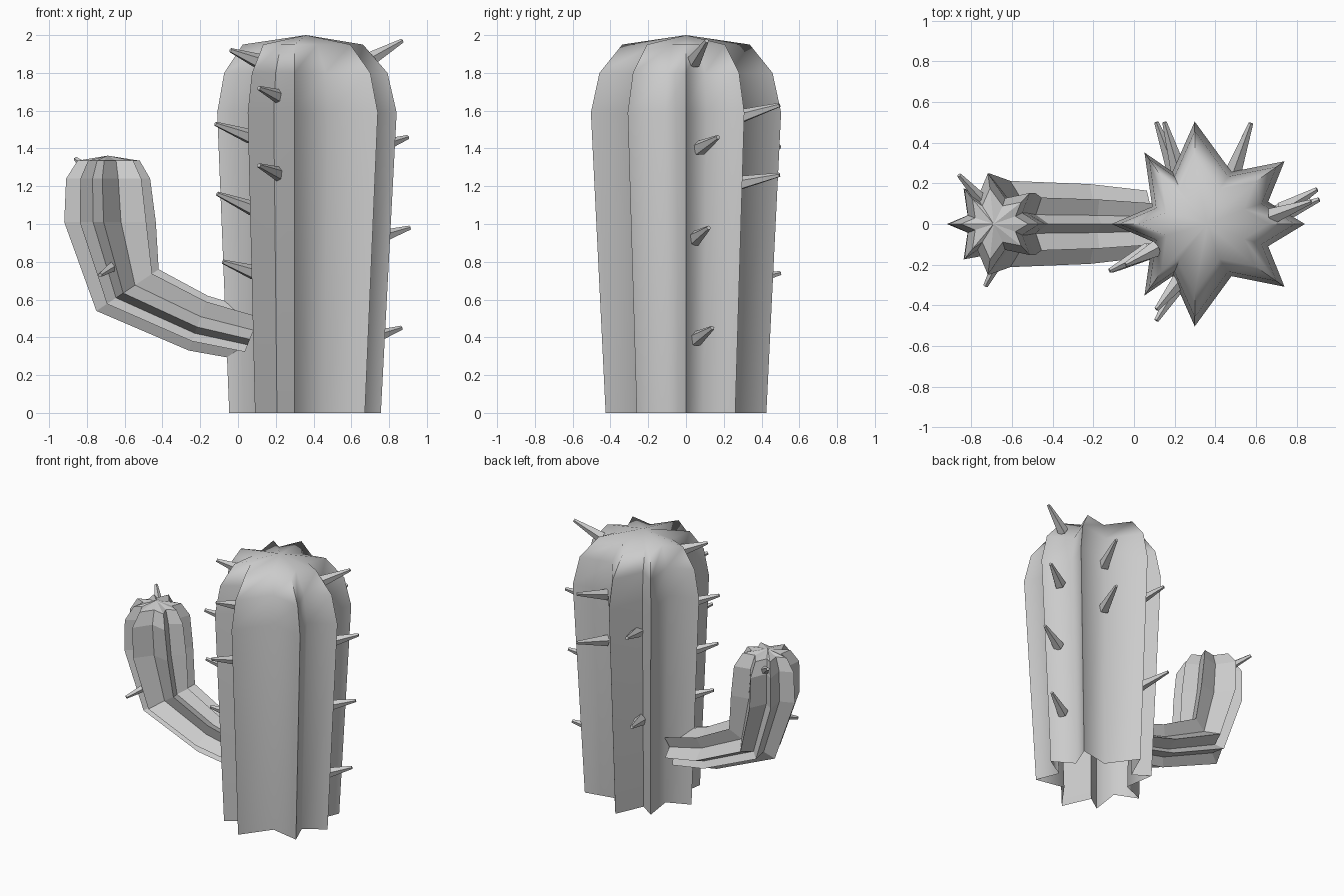
import bpy, bmesh, math
from mathutils import Vector

if "Cube" in bpy.data.objects:
    bpy.data.objects.remove(bpy.data.objects["Cube"])

# Half of the eight-pointed rib section, from the +u tip round to the -u tip (unit half-width)
HALF = [(1, 0), (.62, .23), (.79, .65), (.24, .54), (-.14, 1.06),
        (-.37, .54), (-.66, .74), (-.58, .18), (-1, 0)]
STAR = HALF + [(u, -v) for u, v in HALF[-2:0:-1]]


def make_object(name, bm, angle):
    bmesh.ops.recalc_face_normals(bm, faces=bm.faces)
    me = bpy.data.meshes.new(name)
    bm.to_mesh(me)
    bm.free()
    ob = bpy.data.objects.new(name, me)
    bpy.context.collection.objects.link(ob)
    if angle:
        bpy.ops.object.select_all(action='DESELECT')
        ob.select_set(True)
        bpy.context.view_layer.objects.active = ob
        bpy.ops.object.shade_smooth_by_angle(angle=math.radians(angle))
    return ob


def ribbed_tube(name, rings, apex, angle=0):
    """Skin star-shaped rings, close the far end with a fan, leave the start open."""
    bm = bmesh.new()
    loops = [[bm.verts.new(p) for p in r] for r in rings]
    n = len(STAR)
    for a, b in zip(loops, loops[1:]):
        for i in range(n):
            j = (i + 1) % n
            bm.faces.new((a[i], a[j], b[j], b[i]))
    top = bm.verts.new(apex)
    for i in range(n):
        bm.faces.new((loops[-1][i], loops[-1][(i + 1) % n], top))
    return make_object(name, bm, angle)


# Trunk: the section scaled about x = 0.3 at each height
rings = []
for z, s in [(0, .845), (1.59, 1), (1.8, .91), (1.95, .67)]:
    rings.append([(.3 + (.065 + .475 * u) * s, .475 * v * s, z) for u, v in STAR])
ribbed_tube("trunk", rings, (.36, 0, 2), 85)

# Arm: outer and inner edge points of each section, plus sideways half-width
sections = [((.02, .28), (.12, .535), .155), ((-.26, .33), (-.16, .62), .185),
            ((-.75, .54), (-.42, .76), .2), ((-.92, 1.01), (-.435, 1.01), .235),
            ((-.91, 1.24), (-.465, 1.24), .235), ((-.85, 1.335), (-.52, 1.335), .165)]
rings = []
for outer, inner, w in sections:
    o, i = Vector((outer[0], 0, outer[1])), Vector((inner[0], 0, inner[1]))
    rings.append([(o + i) / 2 + (i - o) / 2 * u + Vector((0, w * v, 0)) for u, v in STAR])
ribbed_tube("arm", rings, (-.69, 0, 1.362))

# Spines: (base, tip) pairs
spines = [
    # right side
    ((.68, .04, 1.86), (.87, .11, 1.97)), ((.73, .07, 1.40), (.90, .17, 1.46)),
    ((.72, .04, .92), (.91, .12, .98)), ((.69, .05, .39), (.865, .14, .45)),
    # front left
    ((.11, -.12, 1.86), (-.04, -.2, 1.92)), ((.07, -.13, 1.46), (-.12, -.23, 1.53)),
    ((.08, -.13, 1.08), (-.11, -.23, 1.16)), ((.09, -.13, .74), (-.08, -.22, .80)),
    # front
    ((.23, -.27, 1.67), (.11, -.42, 1.72)), ((.23, -.28, 1.26), (.11, -.475, 1.31)),
    # back
    ((.49, .26, 1.56), (.575, .495, 1.63)), ((.49, .26, 1.21), (.575, .495, 1.26)),
    ((.22, .26, 1.35), (.15, .5, 1.41)), ((.2, .26, .68), (.11, .5, .74)),
    # arm
    ((-.75, .12, 1.26), (-.86, .24, 1.345)), ((-.65, -.15, .785), (-.73, -.305, .73)),
]
for k, (a, b) in enumerate(spines):
    a, b = Vector(a), Vector(b)
    d = b - a
    r = .042 if k < 14 else .032
    bm = bmesh.new()
    bmesh.ops.create_cone(bm, cap_ends=True, segments=5, radius1=r, radius2=.012,
                          depth=d.length)
    ob = make_object(f"spine_{k + 1}", bm, 0)
    ob.rotation_euler = d.to_track_quat('Z', 'Y').to_euler()
    ob.location = (a + b) / 2
